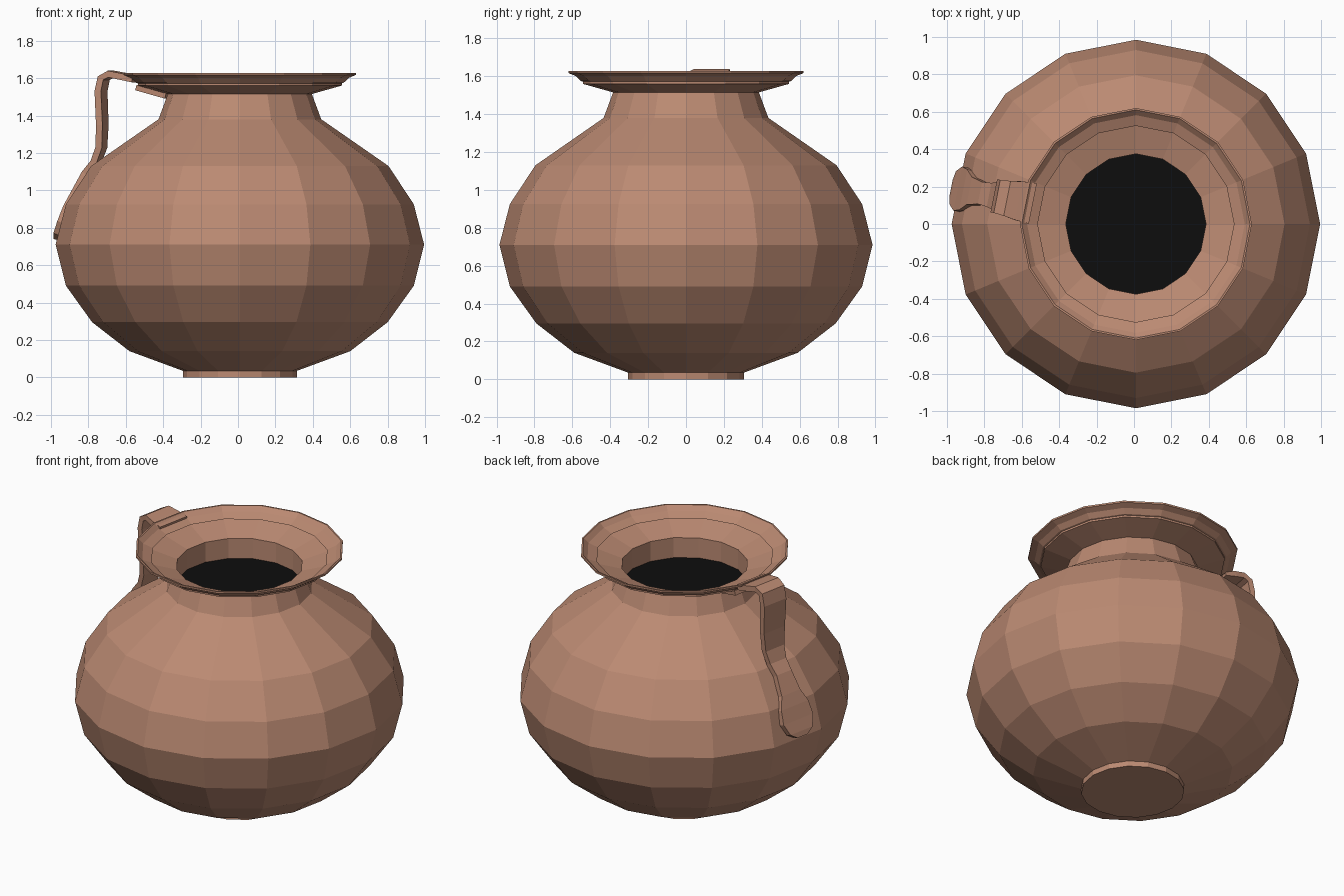
import bpy, bmesh
from math import cos, sin, pi
from mathutils import Vector

cube = bpy.data.objects.get("Cube")
if cube:
    bpy.data.objects.remove(cube)

SIDES = 16
AXIS = Vector((0.01, 0, 0))


def material(name, rgb):
    m = bpy.data.materials.new(name)
    m.use_nodes = True
    m.diffuse_color = (*rgb, 1)
    m.node_tree.nodes["Principled BSDF"].inputs["Base Color"].default_value = (*rgb, 1)
    return m


clay = material("terracotta clay", (0.50, 0.255, 0.17))
dark = material("black interior", (0.004, 0.004, 0.004))


def finish(bm, name, mat):
    bmesh.ops.recalc_face_normals(bm, faces=bm.faces)
    mesh = bpy.data.meshes.new(name)
    bm.to_mesh(mesh)
    bm.free()
    mesh.materials.append(mat)
    ob = bpy.data.objects.new(name, mesh)
    bpy.context.collection.objects.link(ob)
    return ob


def loft(name, rings, mat):
    """Skin closed rings of points and cap both ends."""
    bm = bmesh.new()
    loops = [[bm.verts.new(p) for p in ring] for ring in rings]
    for a, b in zip(loops, loops[1:]):
        for i in range(len(a)):
            j = (i + 1) % len(a)
            bm.faces.new((a[i], a[j], b[j], b[i]))
    bm.faces.new(loops[0])
    bm.faces.new(loops[-1])
    return finish(bm, name, mat)


def circle(r, z):
    return [AXIS + Vector((r * cos(2 * pi * i / SIDES), r * sin(2 * pi * i / SIDES), z))
            for i in range(SIDES)]


# Pot: foot, belly, neck, double lip, then down inside the mouth
profile = [(0.305, 0), (0.305, 0.035), (0.59, 0.14), (0.79, 0.295), (0.93, 0.49),
           (0.985, 0.71), (0.93, 0.925), (0.795, 1.13), (0.435, 1.38), (0.385, 1.515),
           (0.545, 1.56), (0.545, 1.572), (0.525, 1.577), (0.62, 1.617), (0.62, 1.628),
           (0.61, 1.628), (0.555, 1.575), (0.375, 1.52), (0.375, 1.39)]
pot = loft("pot", [circle(r, z) for r, z in profile], clay)

# Dark surface closing the mouth
pot.data.materials.append(dark)
for f in pot.data.polygons:
    if len(f.vertices) == SIDES and f.center.z > 1:
        f.material_index = 1

# Handle: flat strap in the radial plane through one facet
ANGLE = pi - pi / SIDES
OUT = Vector((cos(ANGLE), sin(ANGLE), 0))
SIDE = Vector((-sin(ANGLE), cos(ANGLE), 0))


def strap(name, path, thick):
    """Sweep a rectangle along (radius, height, width) stations."""
    pts = [AXIS + OUT * r + Vector((0, 0, z)) for r, z, w in path]
    rings = []
    for i, p in enumerate(pts):
        along = pts[min(i + 1, len(pts) - 1)] - pts[max(i - 1, 0)]
        n = along.normalized().cross(SIDE) * thick / 2
        s = SIDE * path[i][2] / 2
        rings.append([p - s - n, p + s - n, p + s + n, p - s + n])
    return loft(name, rings, clay)


strap("handle", [(0.565, 1.595, 0.22), (0.64, 1.61, 0.21), (0.70, 1.622, 0.19),
                 (0.742, 1.60, 0.18), (0.757, 1.53, 0.18), (0.75, 1.35, 0.17),
                 (0.755, 1.23, 0.15), (0.785, 1.15, 0.13), (0.835, 1.09, 0.12),
                 (0.893, 0.98, 0.15), (0.925, 0.91, 0.22), (0.955, 0.83, 0.24),
                 (0.982, 0.765, 0.18), (0.99, 0.735, 0.08)], 0.035)

# Tongue joining the handle beneath the lip
strap("handle_tongue", [(0.39, 1.505, 0.16), (0.545, 1.55, 0.22)], 0.03)
